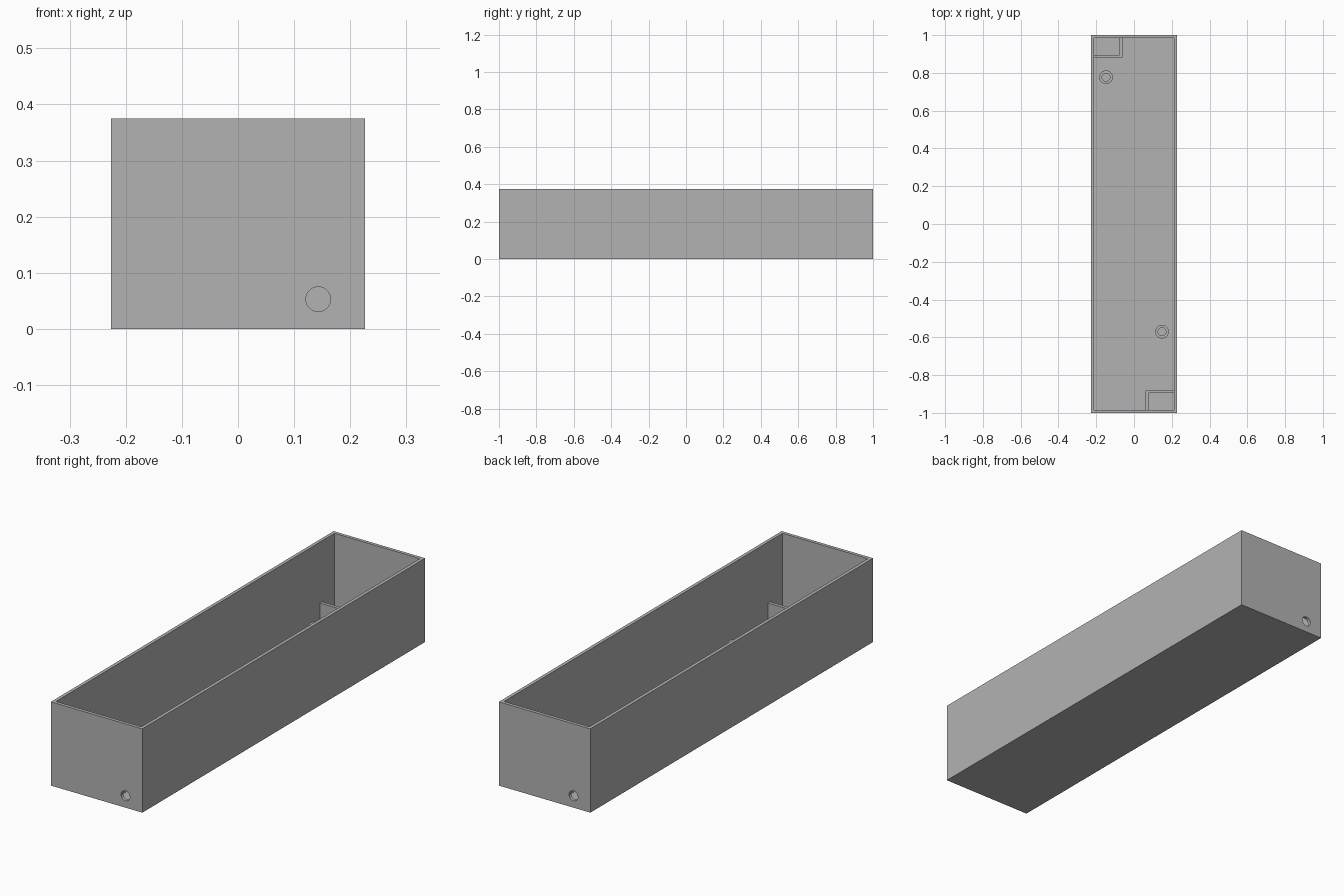
import bpy
import bmesh
import math
from mathutils import Matrix, Vector

default = bpy.data.objects.get("Cube")
if default:
    bpy.data.objects.remove(default, do_unlink=True)

WIDTH, LENGTH, HEIGHT, WALL = 0.453, 2.0, 0.375, 0.015
INNER_X, INNER_Y = WIDTH / 2 - WALL, LENGTH / 2 - WALL

grey = bpy.data.materials.new("light_grey")
grey.use_nodes = True
colour = (0.45, 0.45, 0.45, 1)
grey.diffuse_color = colour
grey.node_tree.nodes["Principled BSDF"].inputs["Base Color"].default_value = colour


def make_object(name, bm):
    bmesh.ops.recalc_face_normals(bm, faces=bm.faces)
    mesh = bpy.data.meshes.new(name)
    bm.to_mesh(mesh)
    bm.free()
    mesh.materials.append(grey)
    obj = bpy.data.objects.new(name, mesh)
    bpy.context.collection.objects.link(obj)
    return obj


def box(name, size, z_bottom):
    bm = bmesh.new()
    bmesh.ops.create_cube(bm, size=1)
    bmesh.ops.scale(bm, vec=size, verts=bm.verts)
    bmesh.ops.translate(bm, vec=(0, 0, z_bottom + size[2] / 2), verts=bm.verts)
    return make_object(name, bm)


def cylinder(name, radius, depth, matrix):
    bm = bmesh.new()
    bmesh.ops.create_cone(bm, cap_ends=True, segments=40, radius1=radius,
                          radius2=radius, depth=depth, matrix=matrix)
    return make_object(name, bm)


def cut(target, cutter):
    mod = target.modifiers.new("cut", "BOOLEAN")
    mod.operation, mod.solver, mod.object = "DIFFERENCE", "EXACT", cutter
    bpy.context.view_layer.objects.active = target
    bpy.ops.object.modifier_apply(modifier=mod.name)
    bpy.data.objects.remove(cutter, do_unlink=True)


def smooth(obj):
    bpy.ops.object.select_all(action="DESELECT")
    obj.select_set(True)
    bpy.context.view_layer.objects.active = obj
    bpy.ops.object.shade_smooth_by_angle(angle=math.radians(30))


# Open tray with a thin floor
tray = box("tray", (WIDTH, LENGTH, HEIGHT), 0)
cut(tray, box("cavity", (INNER_X * 2, INNER_Y * 2, HEIGHT), WALL))

# Cable hole low in each end wall
for side in (1, -1):
    place = Matrix.Translation((side * 0.143, -side * (LENGTH - WALL) / 2, 0.053))
    cut(tray, cylinder("hole", 0.022, WALL * 3, place @ Matrix.Rotation(math.pi / 2, 4, "X")))
smooth(tray)


# Low L-shaped partition enclosing a corner
def partition(name, side):
    near_x, near_y = 0.061, 0.881
    outline = [(near_x, near_y), (INNER_X, near_y), (INNER_X, near_y + WALL),
               (near_x + WALL, near_y + WALL), (near_x + WALL, INNER_Y), (near_x, INNER_Y)]
    bm = bmesh.new()
    face = bm.faces.new([bm.verts.new((side * x, -side * y, WALL)) for x, y in outline])
    top = bmesh.ops.extrude_face_region(bm, geom=[face])["geom"]
    bmesh.ops.translate(bm, vec=Vector((0, 0, 0.088)),
                        verts=[v for v in top if isinstance(v, bmesh.types.BMVert)])
    make_object(name, bm)


# Round screw post with a blind hole
def post(name, x, y):
    height = 0.046
    place = Matrix.Translation((x, y, WALL + height / 2))
    obj = cylinder(name, 0.036, height, place)
    cut(obj, cylinder("bore", 0.021, height, place @ Matrix.Translation((0, 0, 0.002))))
    smooth(obj)


partition("front_partition", 1)
partition("back_partition", -1)
post("front_post", 0.148, -0.57)
post("back_post", -0.148, 0.777)
